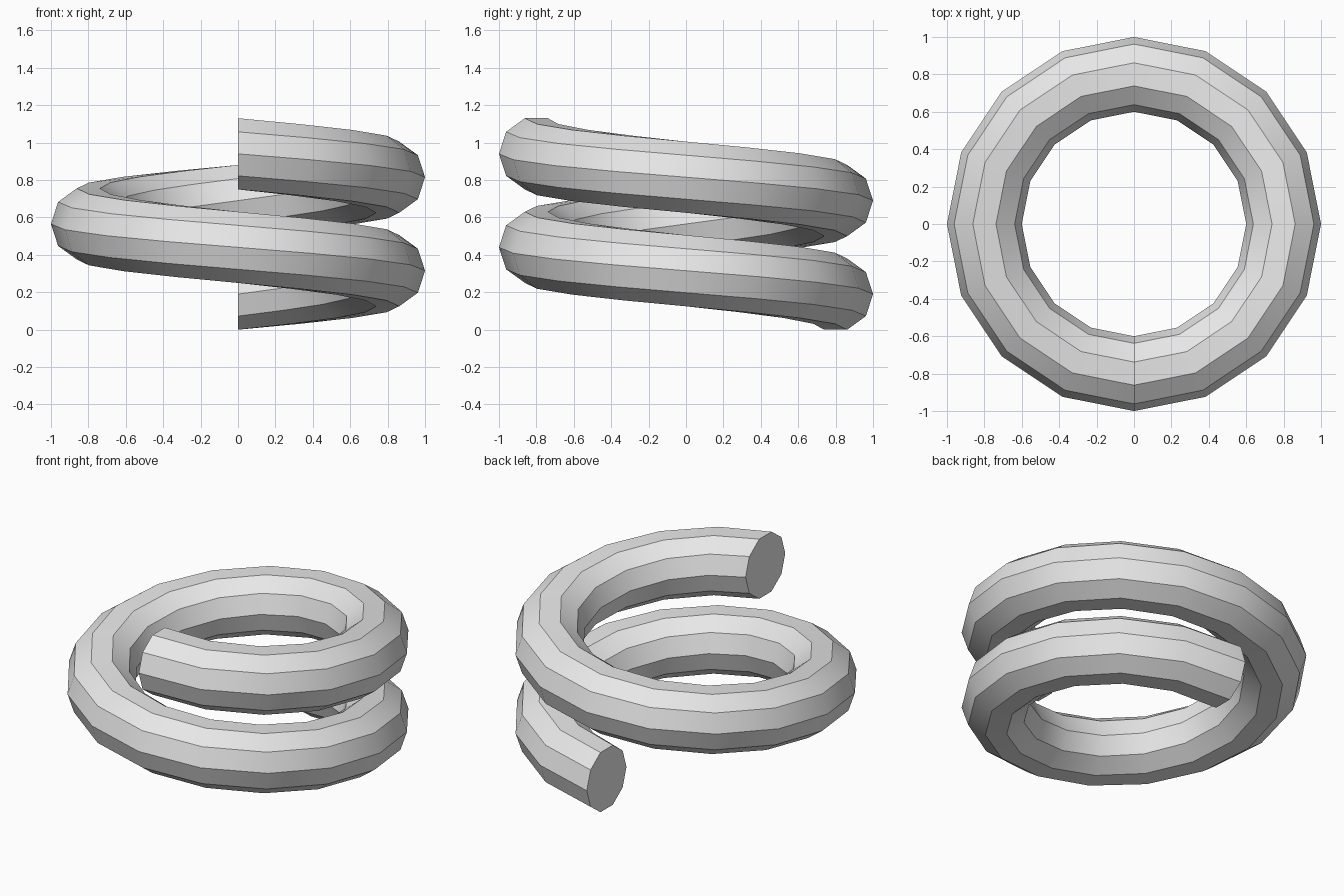
import bpy, bmesh
from math import pi, sin, cos, radians

if "Cube" in bpy.data.objects:
    bpy.data.objects.remove(bpy.data.objects["Cube"])

SIDES, STEPS_PER_TURN, TURNS = 10, 16, 1.5
COIL_R, TUBE_R, PITCH = 0.8, 0.2, 0.5
BASE_Z = TUBE_R * sin(radians(72))      # lowest tube edge rests on the ground

grey = bpy.data.materials.new("light grey")
grey.diffuse_color = (0.8, 0.8, 0.8, 1)
grey.use_nodes = True
grey.node_tree.nodes["Principled BSDF"].inputs["Base Color"].default_value = grey.diffuse_color

# Coil: ten-sided rings swept clockwise and upward from the back
bm = bmesh.new()
steps = int(STEPS_PER_TURN * TURNS)
rings = []
for k in range(steps + 1):
    a = pi / 2 - 2 * pi * k / STEPS_PER_TURN
    z = BASE_Z + PITCH * k / STEPS_PER_TURN
    ring = []
    for j in range(SIDES):
        b = 2 * pi * j / SIDES
        r = COIL_R + TUBE_R * cos(b)
        ring.append(bm.verts.new((r * cos(a), r * sin(a), z + TUBE_R * sin(b))))
    rings.append(ring)

# Tube walls
for lower, upper in zip(rings, rings[1:]):
    for j in range(SIDES):
        n = (j + 1) % SIDES
        bm.faces.new((lower[j], lower[n], upper[n], upper[j]))

# Flat end caps
bm.faces.new(rings[0])
bm.faces.new(rings[-1])
bmesh.ops.recalc_face_normals(bm, faces=bm.faces[:])

mesh = bpy.data.meshes.new("spring_coil")
bm.to_mesh(mesh)
bm.free()
mesh.materials.append(grey)
coil = bpy.data.objects.new("spring_coil", mesh)
bpy.context.collection.objects.link(coil)

# Smooth along the coil, crisp along the tube's long edges
bpy.context.view_layer.objects.active = coil
coil.select_set(True)
bpy.ops.object.shade_smooth_by_angle(angle=radians(30))
